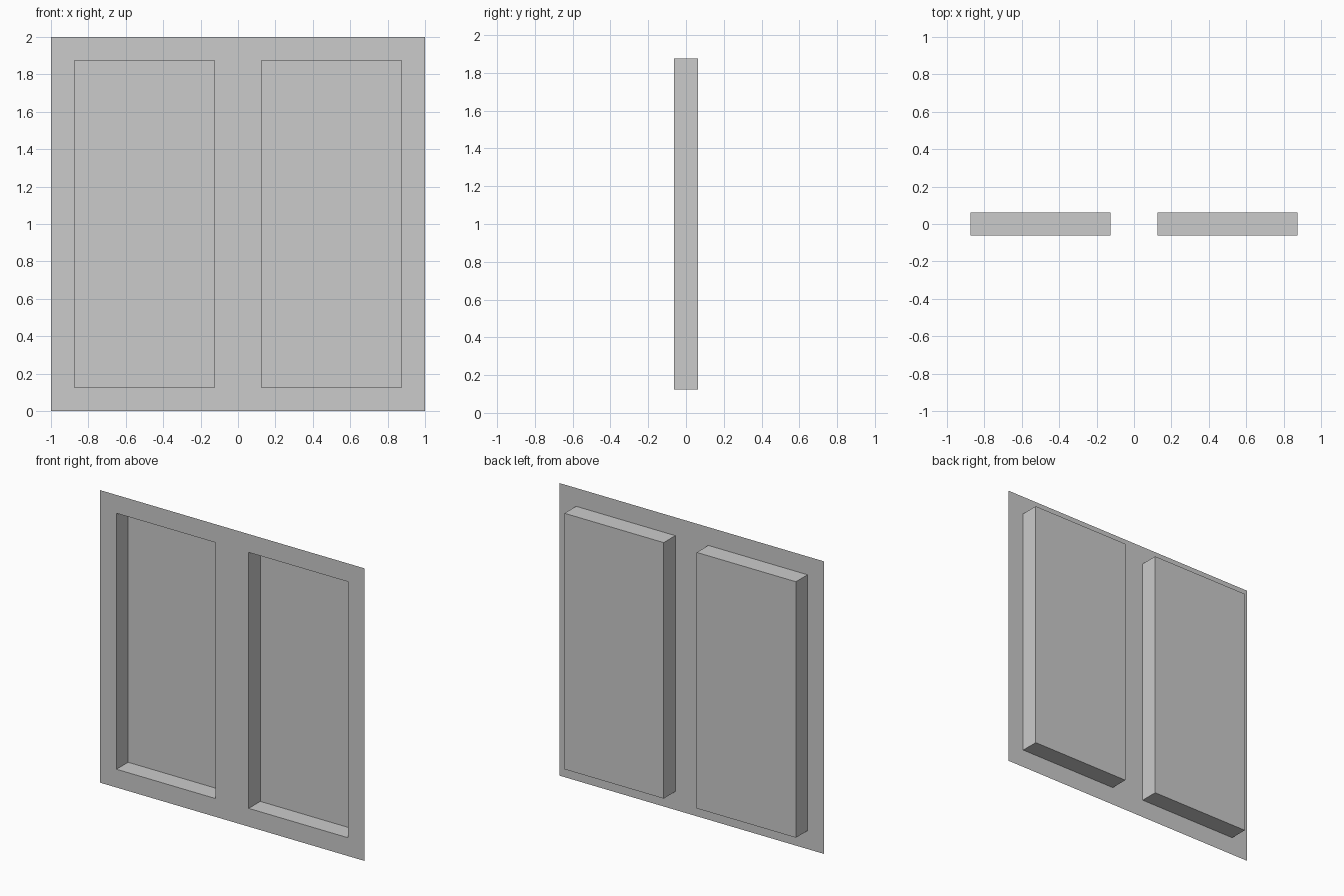
import bpy, bmesh

if "Cube" in bpy.data.objects:
    bpy.data.objects.remove(bpy.data.objects["Cube"])

DEPTH = 0.125    # recess depth
BORDER = 0.125   # frame width around each recess
FRONT = -DEPTH / 2

bm = bmesh.new()

# Front sheet: two halves side by side, facing -y
bottom = [bm.verts.new((x, FRONT, 0)) for x in (-1, 0, 1)]
top = [bm.verts.new((x, FRONT, 2)) for x in (-1, 0, 1)]
halves = [bm.faces.new((bottom[i], bottom[i + 1], top[i + 1], top[i])) for i in range(2)]
bm.normal_update()

# Frame border around each half
bmesh.ops.inset_individual(bm, faces=halves, thickness=BORDER, use_even_offset=True)

# Push the inner panels back to form open-fronted recesses
panels = bmesh.ops.extrude_discrete_faces(bm, faces=halves)["faces"]
for panel in panels:
    bmesh.ops.translate(bm, verts=panel.verts, vec=(0, DEPTH, 0))
bm.normal_update()

mesh = bpy.data.meshes.new("recessed_double_panel")
bm.to_mesh(mesh)
bm.free()
bpy.context.collection.objects.link(bpy.data.objects.new("recessed_double_panel", mesh))
